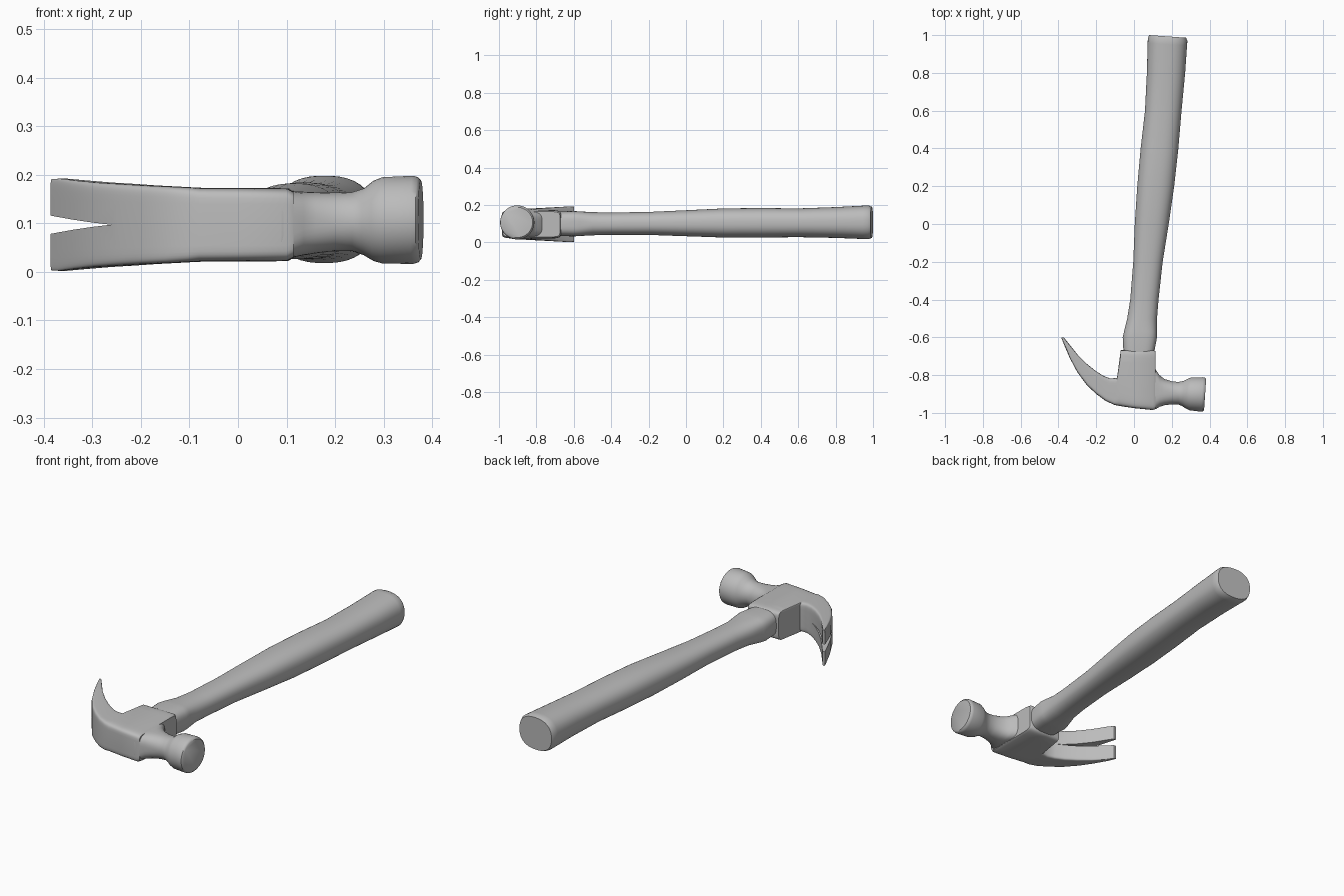
import bpy, bmesh, math
from mathutils import Vector

cube = bpy.data.objects.get("Cube")
if cube:
    bpy.data.objects.remove(cube, do_unlink=True)

grey = bpy.data.materials.new("mid_grey")
grey.use_nodes = True
colour = (0.5, 0.5, 0.5, 1)
grey.diffuse_color = colour
grey.node_tree.nodes["Principled BSDF"].inputs["Base Color"].default_value = colour


def finish(name, bm):
    bmesh.ops.recalc_face_normals(bm, faces=bm.faces[:])
    mesh = bpy.data.meshes.new(name)
    bm.to_mesh(mesh)
    bm.free()
    mesh.materials.append(grey)
    obj = bpy.data.objects.new(name, mesh)
    bpy.context.collection.objects.link(obj)
    return obj


def activate(obj):
    bpy.ops.object.select_all(action="DESELECT")
    obj.select_set(True)
    bpy.context.view_layer.objects.active = obj


def loft(name, sections, sides=40):
    """Each section: two xy end points, low z, high z, squareness."""
    bm = bmesh.new()
    rings = []
    for p, q, low, high, power in sections:
        p, q = Vector((*p, 0)), Vector((*q, 0))
        ring = []
        for i in range(sides):
            a = math.tau * (i + 0.5) / sides
            c, s = (math.copysign(abs(f) ** (2 / power), f) for f in (math.cos(a), math.sin(a)))
            co = (p + q) / 2 + (q - p) / 2 * c
            co.z = (low + high) / 2 + (high - low) / 2 * s
            ring.append(bm.verts.new(co))
        rings.append(ring)
    for r, t in zip(rings, rings[1:]):
        for i in range(sides):
            j = (i + 1) % sides
            bm.faces.new((r[i], r[j], t[j], t[i]))
    bm.faces.new(rings[0])
    bm.faces.new(rings[-1])
    return finish(name, bm)


# Handle: y, left x, right x, low z, high z
grip = [
    (-0.69, -0.055, 0.105, 0.035, 0.165), (-0.6, -0.06, 0.122, 0.032, 0.168),
    (-0.57, -0.053, 0.121, 0.034, 0.166), (-0.5, -0.036, 0.122, 0.038, 0.162),
    (-0.4, -0.02, 0.13, 0.04, 0.16), (-0.2, -0.004, 0.152, 0.04, 0.163),
    (0, 0.004, 0.184, 0.033, 0.172), (0.2, 0.017, 0.213, 0.026, 0.182),
    (0.4, 0.035, 0.235, 0.026, 0.184), (0.6, 0.058, 0.252, 0.028, 0.182),
    (0.8, 0.068, 0.271, 0.024, 0.189), (0.95, 0.072, 0.281, 0.018, 0.197),
    (0.975, 0.073, 0.283, 0.018, 0.198), (0.992, 0.08, 0.276, 0.024, 0.191)]
handle = loft("handle", [
    ((l, y + 0.008 * (y > 0.9)), (r, y - 0.006 * (y > 0.9)), lo, hi, 3.2 if y < -0.55 else 2.4)
    for y, l, r, lo, hi in grip])

# Claw and cheek block: outer point, inner point, half height
spine = [
    ((-0.386, -0.6), (-0.372, -0.6), 0.094), ((-0.372, -0.635), (-0.348, -0.63), 0.095),
    ((-0.34, -0.71), (-0.3, -0.69), 0.091), ((-0.3, -0.785), (-0.25, -0.74), 0.087),
    ((-0.25, -0.853), (-0.2, -0.78), 0.084), ((-0.2, -0.9), (-0.16, -0.805), 0.081),
    ((-0.15, -0.937), (-0.125, -0.818), 0.079), ((-0.105, -0.957), (-0.09, -0.815), 0.077),
    ((-0.08, -0.963), (-0.07, -0.668), 0.076), ((0, -0.975), (0, -0.668), 0.076),
    ((0.1, -0.985), (0.104, -0.668), 0.075), ((0.114, -0.98), (0.114, -0.674), 0.068)]
head = loft("claw_and_cheek", [(p, q, 0.097 - h, 0.097 + h, 9) for p, q, h in spine])

# Nail slot, cut as a wedge
bm = bmesh.new()
mid = 0.097
tip_a, tip_b = Vector((-0.42, -0.907, mid)), Vector((-0.13, -0.78, mid))
away = Vector((-0.125, 0.255, 0))
side = Vector((0, 0, 0.03))
ends = [(t, t + away * 1.5 + side, t + away * 1.5 - side) for t in (tip_a, tip_b)]
a, b = [[bm.verts.new(v) for v in tri] for tri in ends]
bm.faces.new(a)
bm.faces.new(b)
for i in range(3):
    j = (i + 1) % 3
    bm.faces.new((a[i], a[j], b[j], b[i]))
cutter = finish("slot_cutter", bm)
cutter.hide_render = True
activate(head)
cut = head.modifiers.new("slot", "BOOLEAN")
cut.operation = "DIFFERENCE"
cut.solver = "EXACT"
cut.object = cutter
bpy.ops.object.modifier_apply(modifier=cut.name)
bpy.data.objects.remove(cutter, do_unlink=True)

# Neck and striking face: x, near y, far y, low z, high z, squareness
poll = [
    (0.09, -0.985, -0.755, 0.028, 0.168, 5), (0.115, -0.98, -0.77, 0.03, 0.166, 4),
    (0.135, -0.968, -0.8, 0.034, 0.165, 3), (0.16, -0.96, -0.82, 0.038, 0.164, 2.6),
    (0.2, -0.955, -0.833, 0.043, 0.163, 2.2), (0.235, -0.956, -0.836, 0.043, 0.164, 2),
    (0.26, -0.964, -0.83, 0.034, 0.172, 2), (0.28, -0.977, -0.819, 0.022, 0.188, 2),
    (0.298, -0.986, -0.812, 0.017, 0.195, 2), (0.36, -0.994, -0.811, 0.016, 0.198, 2),
    (0.371, -0.993, -0.813, 0.019, 0.195, 2), (0.377, -0.986, -0.82, 0.026, 0.188, 2)]
face = loft("neck_and_striking_face", [
    ((x - 0.006 * (x > 0.25), n), (x + 0.005 * (x > 0.25), f), lo, hi, p)
    for x, n, f, lo, hi, p in poll])

for obj in (handle, head, face):
    activate(obj)
    bpy.ops.object.shade_smooth_by_angle(angle=math.radians(40))
